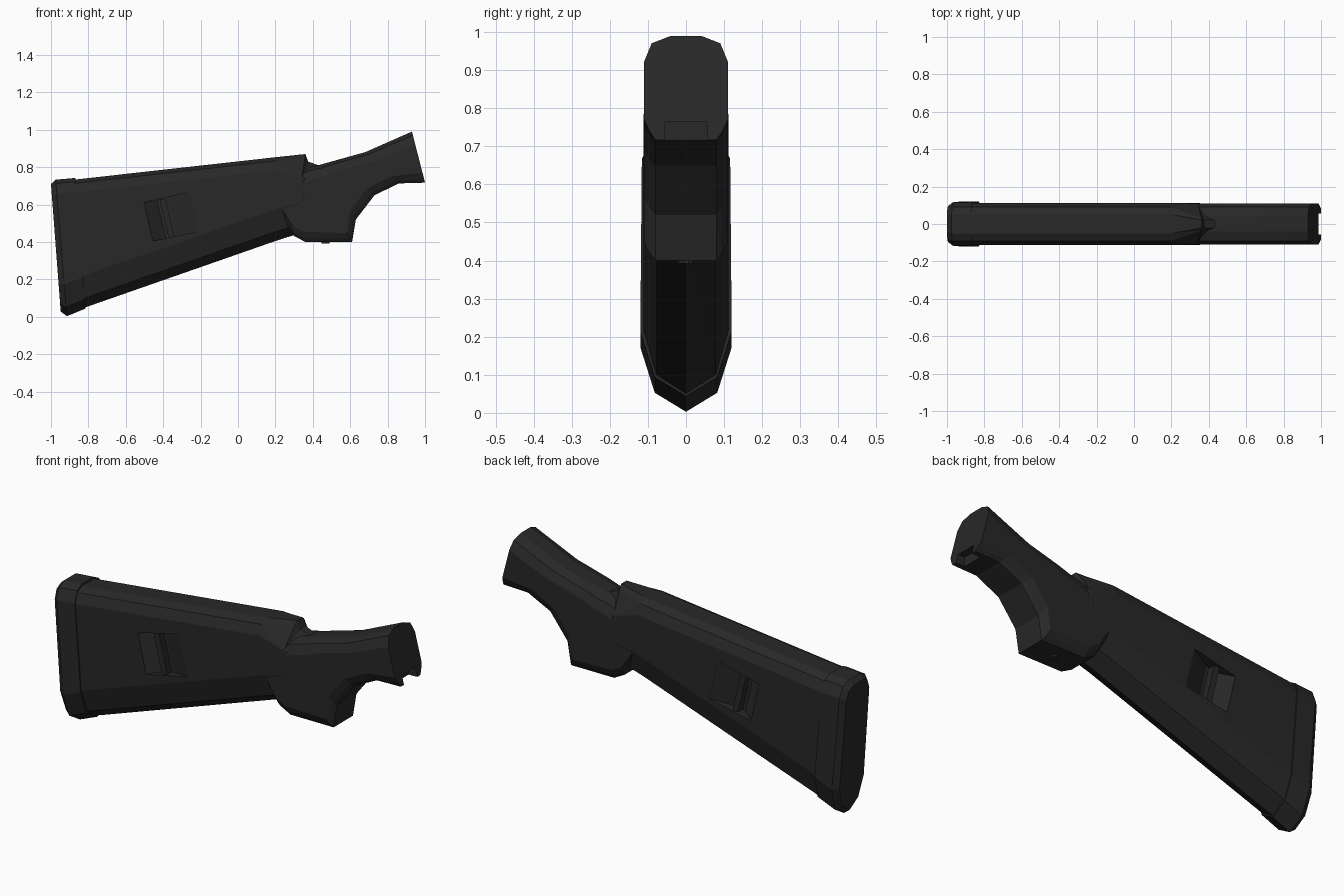
import bpy, bmesh
from mathutils import Vector

if "Cube" in bpy.data.objects:
    bpy.data.objects.remove(bpy.data.objects["Cube"])

mat = bpy.data.materials.new("charcoal polymer")
mat.diffuse_color = (0.021, 0.021, 0.021, 1)
mat.use_nodes = True
mat.node_tree.nodes["Principled BSDF"].inputs["Base Color"].default_value = mat.diffuse_color


def loft(name, rings):
    """Closed skin through rings of (x, y, z) points."""
    bm = bmesh.new()
    vs = [[bm.verts.new(p) for p in r] for r in rings]
    n = len(rings[0])
    for a, b in zip(vs, vs[1:]):
        for i in range(n):
            j = (i + 1) % n
            bm.faces.new((a[i], a[j], b[j], b[i]))
    bm.faces.new(vs[0])
    bm.faces.new(vs[-1])
    bmesh.ops.triangulate(bm, faces=[f for f in bm.faces if len(f.verts) == 4])
    bmesh.ops.recalc_face_normals(bm, faces=bm.faces)
    me = bpy.data.meshes.new(name)
    bm.to_mesh(me)
    bm.free()
    me.materials.append(mat)
    ob = bpy.data.objects.new(name, me)
    bpy.context.collection.objects.link(ob)
    return ob


def ring(top, bot, upper, lower):
    """Mirrored section: upper/lower hold (half width, distance from top/bottom)."""
    t, b = Vector((top[0], 0, top[1])), Vector((bot[0], 0, bot[1]))
    d = (b - t).normalized()
    half = [(w, t + d * s) for w, s in upper] + [(w, b - d * s) for w, s in lower]
    right = [(p.x, -w, p.z) for w, p in half]
    left = [(p.x, w, p.z) for w, p in reversed(half) if w > 0]
    return right + left


def boolean(target, tool, op):
    m = target.modifiers.new("cut", 'BOOLEAN')
    m.operation, m.object, m.solver = op, tool, 'EXACT'
    bpy.context.view_layer.objects.active = target
    bpy.ops.object.modifier_apply(modifier=m.name)
    bpy.data.objects.remove(tool)


def box(name, x0, x1, y0, y1, z0, z1, shear=0.0):
    return loft(name, [[(x0 + shear * (z - z0), y, z) for y, z in
                        ((y0, z0), (y1, z0), (y1, z1), (y0, z1))],
                       [(x1 + shear * (z - z0), y, z) for y, z in
                        ((y0, z0), (y1, z0), (y1, z1), (y0, z1))]])


# Butt stock with rounded comb and V-shaped belly
up = [(0.05, 0), (0.09, 0.02), (0.112, 0.07)]
low = [(0.112, 0.17), (0.078, 0.05), (0, 0)]
nose = [(0.022, 0), (0.035, 0.012), (0.11, 0.13)]
stock = loft("stock", [
    ring((-0.93, 0.727), (-0.88, 0.028), up, low),
    ring((0.2, 0.853), (0.2, 0.405), up, low),
    ring((0.36, 0.87), (0.30, 0.437), nose, low),
    ring((0.375, 0.83), (0.33, 0.47), [(0.022, 0), (0.03, 0.01), (0.10, 0.09)], low),
    ring((0.43, 0.81), (0.38, 0.50), [(0.02, 0), (0.03, 0.02), (0.09, 0.08)],
         [(0.09, 0.15), (0.07, 0.05), (0, 0)])])

# Pistol grip and wrist, fanned around the curved front edge
gl = [(0.11, 0.055), (0.094, 0.02), (0.08, 0)]
rows = [((0.93, 0.99), (1.0, 0.717), 0.11), ((0.68, 0.88), (0.86, 0.713), 0.11),
        ((0.50, 0.83), (0.73, 0.65), 0.11), ((0.43, 0.81), (0.63, 0.52), 0.11),
        ((0.38, 0.80), (0.61, 0.40), 0.11), ((0.30, 0.77), (0.36, 0.40), 0.11),
        ((0.25, 0.75), (0.30, 0.432), 0.11), ((0.19, 0.73), (0.22, 0.56), 0.107)]
grip = loft("grip", [ring(t, b, [(0.04, 0), (0.09, 0.02), (w, 0.07)],
                          [(min(w, a), s) for a, s in gl]) for t, b, w in rows])
boolean(stock, grip, 'UNION')

# Notch under the wrist end
boolean(stock, box("notch_cutter", 0.95, 1.1, -0.055, 0.055, 0.65, 0.765), 'DIFFERENCE')

# Sling recess on both sides: a shallow wedge with a slanted bar across it
for side, label in ((-1, "right"), (1, "left")):
    rec = [((-0.502, 0.61), (-0.455, 0.405), 0.111), ((-0.435, 0.626), (-0.387, 0.419), 0.062),
           ((-0.375, 0.64), (-0.327, 0.432), 0.062), ((-0.262, 0.665), (-0.21, 0.455), 0.111)]
    cutter = loft("recess_cutter", [
        [(t[0], side * 0.2, t[1]), (t[0], side * y, t[1]),
         (b[0], side * y, b[1]), (b[0], side * 0.2, b[1])] for t, b, y in rec])
    boolean(stock, cutter, 'DIFFERENCE')
    ys = sorted((side * 0.05, side * 0.1))
    box("sling_bar_" + label, -0.372, -0.340, *ys, 0.425, 0.63, -0.23)

# Butt pad, slightly proud of the stock
pu = [(0.05, 0), (0.09, 0.02), (0.116, 0.075)]
pl = [(0.12, 0.17), (0.082, 0.05), (0, 0)]
loft("butt_pad", [
    ring((-1.0, 0.71), (-0.948, 0.028), [(0.04, 0), (0.075, 0.018), (0.095, 0.065)],
         [(0.1, 0.15), (0.066, 0.045), (0, 0)]),
    ring((-0.975, 0.733), (-0.915, 0.003), pu, pl),
    ring((-0.87, 0.742), (-0.815, 0.044), pu, pl)])

# Cap screw under the grip
bpy.ops.mesh.primitive_cylinder_add(vertices=10, radius=0.022, depth=0.03,
                                    location=(0.467, 0, 0.407))
screw = bpy.context.object
screw.name = "grip_screw"
screw.data.materials.append(mat)
